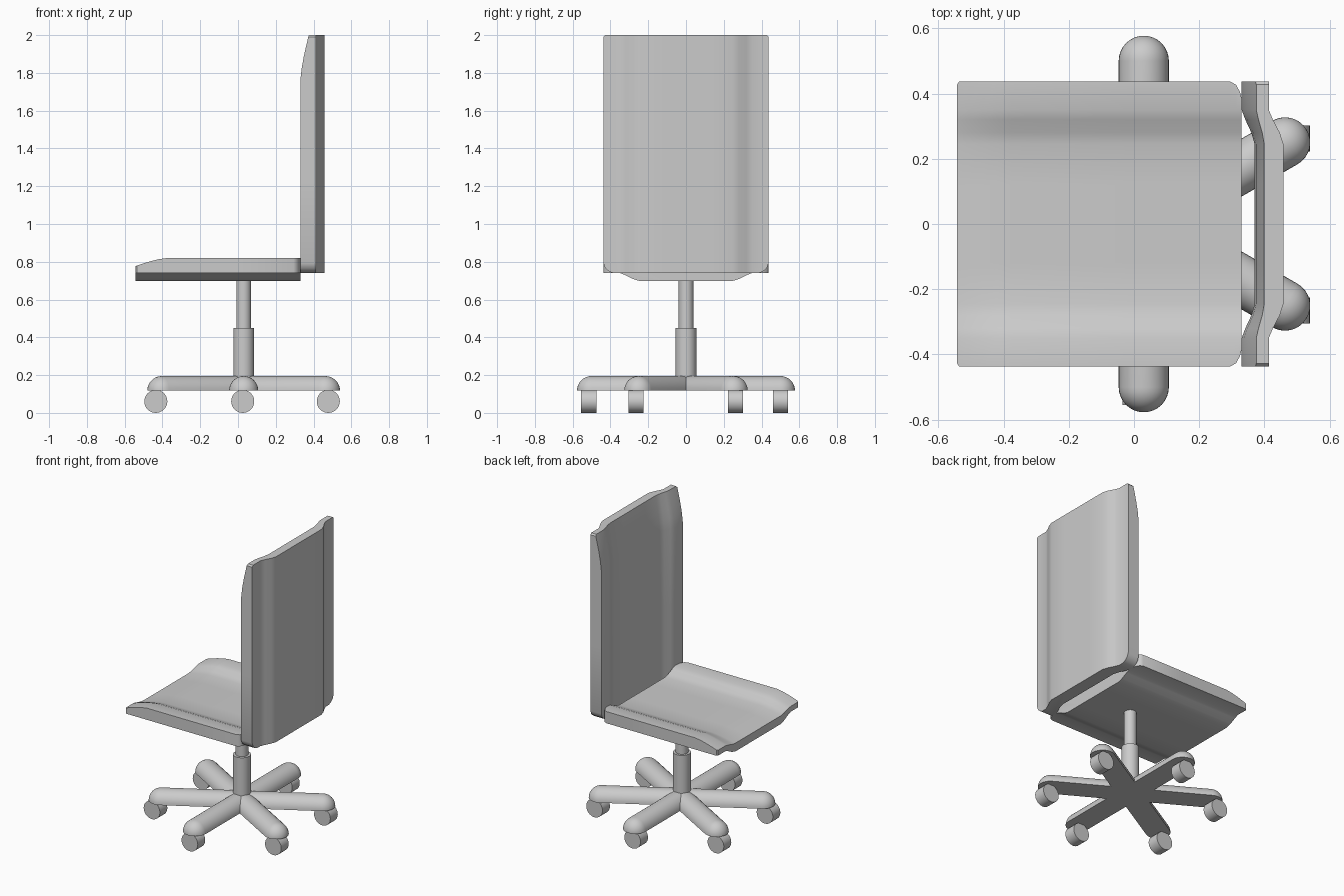
import bpy, bmesh, math
from mathutils import Matrix, Vector

if "Cube" in bpy.data.objects:
    bpy.data.objects.remove(bpy.data.objects["Cube"])

CX = 0.03  # x of the central column


def finish(name, bm):
    bmesh.ops.remove_doubles(bm, verts=bm.verts, dist=1e-5)
    bmesh.ops.recalc_face_normals(bm, faces=bm.faces)
    mesh = bpy.data.meshes.new(name)
    bm.to_mesh(mesh)
    bm.free()
    ob = bpy.data.objects.new(name, mesh)
    bpy.context.collection.objects.link(ob)
    bpy.ops.object.select_all(action='DESELECT')
    ob.select_set(True)
    bpy.context.view_layer.objects.active = ob
    bpy.ops.object.shade_smooth_by_angle(angle=math.radians(35))
    return ob


def loft(name, rings):
    """Skin a list of closed rings and cap both ends."""
    bm = bmesh.new()
    vs = [[bm.verts.new(p) for p in r] for r in rings]
    n = len(vs[0])
    for a, b in zip(vs, vs[1:]):
        for i in range(n):
            j = (i + 1) % n
            bm.faces.new((a[i], a[j], b[j], b[i]))
    bm.faces.new(vs[0])
    bm.faces.new(vs[-1])
    return finish(name, bm)


def cylinder(name, radius, depth, centre, rot=Matrix()):
    bm = bmesh.new()
    bmesh.ops.create_cone(bm, cap_ends=True, segments=32, radius1=radius,
                          radius2=radius, depth=depth,
                          matrix=Matrix.Translation(centre) @ rot)
    return finish(name, bm)


def pad(name, place):
    """Dished cushion; place(s, y, d) maps length, width and depth to space."""
    stations = [(0, .385), (.006, .405), (.02, .427), (.042, .4375), (.4, .4375),
                (.81, .4375), (.86, .4375), (.91, .4375), (.96, .4375),
                (.992, .4375), (1, .428)]
    rings = []
    for s, h in stations:
        t = max(0, (s - .81) / .19) ** 1.4
        half = []  # y, dish amount
        for y, k in ((h, 0), (.35, 0), (.32, .28), (.28, .75), (.245, 1), (.12, 1)):
            half.append((y, k))
        across = half + [(0, 1)] + [(-y, k) for y, k in reversed(half)]
        front = [place(s, y, .31 * k + t * (.35 - .12 * k)) for y, k in across]
        back = [place(s, y, .65 + .35 * k) for y, k in reversed(across)]
        rings.append(front + back)
    return loft(name, rings)


# Seat and backrest share one shape
pad("seat", lambda s, y, d: (.33 - .872 * s, y, .82 - .122 * d))
pad("backrest", lambda s, y, d: (.33 + .128 * d, y, .74 + 1.26 * s))

# Two-stage column
cylinder("lower_column", .055, .29, (CX, 0, .305))
cylinder("upper_column", .039, .32, (CX, 0, .59))

# Six half-round legs with domed ends
R, L, Z = .077, .5, .118
steps = [(0, R), (L, R)] + [(L + R * math.sin(a), R * math.cos(a))
                            for a in (i * math.pi / 16 for i in range(1, 9))]
for i in range(6):
    turn = Matrix.Translation((CX, 0, Z)) @ Matrix.Rotation(math.radians(30 + 60 * i), 4, 'Z')
    rings = [[turn @ Vector((x, r * math.cos(k * math.pi / 16), r * math.sin(k * math.pi / 16)))
              for k in range(17)] for x, r in steps[:-1]]
    tip = turn @ Vector((L + R, 0, 0))
    rings.append([tip + (p - tip) * .02 for p in rings[-1]])
    loft(f"base_leg_{i + 1}", rings)

# Caster wheels, all rolling the same way
wheels = [(.478, .262), (.478, -.265), (.025, .5), (.025, -.515), (-.435, .262), (-.435, -.265)]
for i, (x, y) in enumerate(wheels):
    cylinder(f"caster_wheel_{i + 1}", .061, .08, (x, y, .061),
             Matrix.Rotation(math.pi / 2, 4, 'X'))
